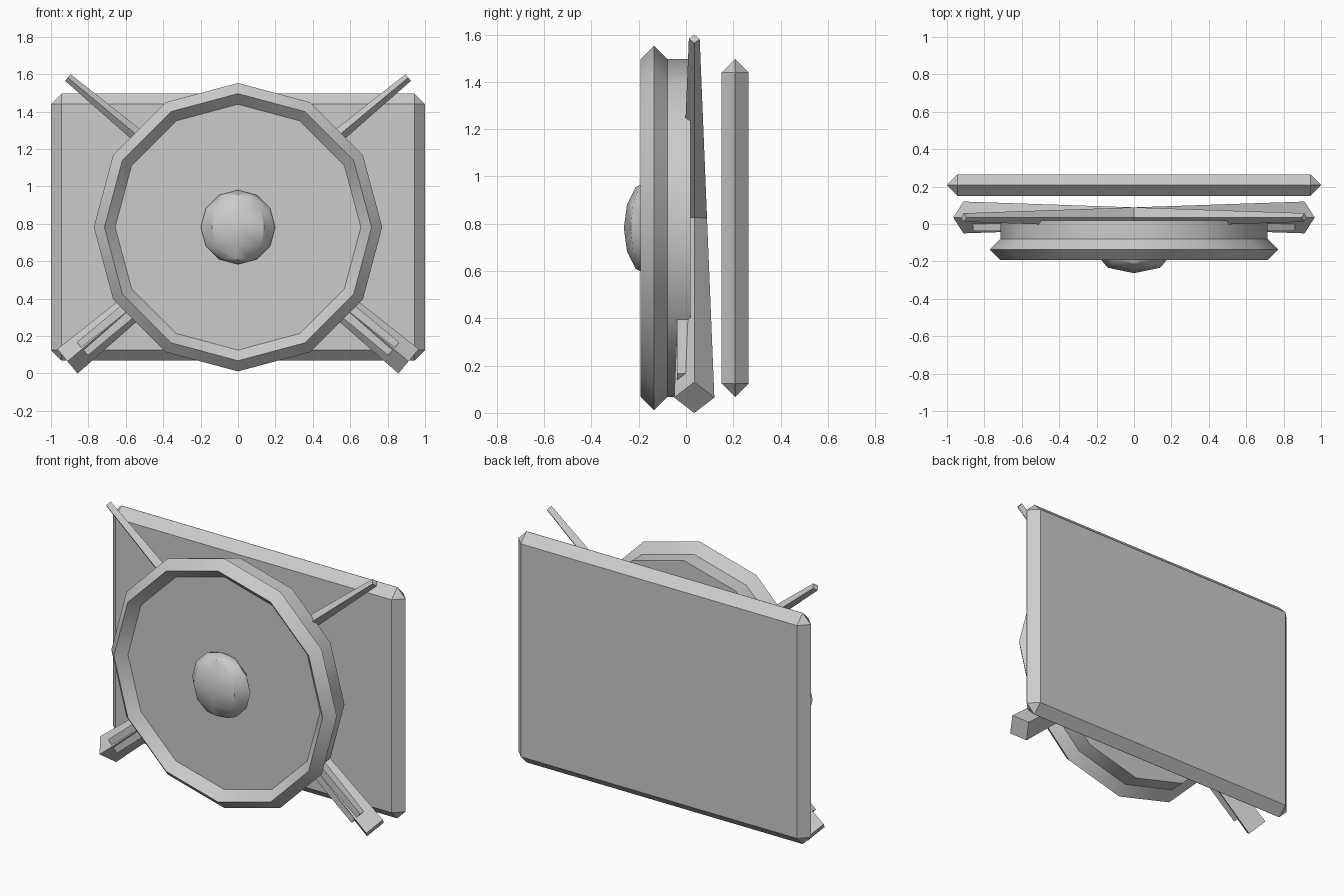
import bpy, bmesh, math
from mathutils import Matrix, Vector

cube = bpy.data.objects.get("Cube")
if cube:
    bpy.data.objects.remove(cube, do_unlink=True)

GREY = (0.6, 0.6, 0.6, 1)
grey = bpy.data.materials.new("plain grey")
grey.use_nodes = True
grey.diffuse_color = GREY
grey.node_tree.nodes["Principled BSDF"].inputs["Base Color"].default_value = GREY

HUB_Z = 0.782
RIM_Y = -0.136
SIDES = 12


def finish(name, bm, smooth=False):
    bmesh.ops.recalc_face_normals(bm, faces=bm.faces)
    mesh = bpy.data.meshes.new(name)
    bm.to_mesh(mesh)
    bm.free()
    mesh.materials.append(grey)
    obj = bpy.data.objects.new(name, mesh)
    bpy.context.collection.objects.link(obj)
    if smooth:
        bpy.ops.object.select_all(action="DESELECT")
        obj.select_set(True)
        bpy.context.view_layer.objects.active = obj
        bpy.ops.object.shade_smooth_by_angle(angle=math.radians(35))


def box(bm, size, matrix):
    bmesh.ops.create_cube(bm, size=1, matrix=matrix @ Matrix.Diagonal((*size, 1)))


def along(start, end):
    # Frame at the start point: local z runs to the end, local y stays world y
    z = (end - start).normalized()
    y = Vector((0, 1, 0))
    rot = Matrix((y.cross(z), y, z)).transposed().to_4x4()
    return Matrix.Translation(start) @ rot


# Back panel with chamfered edges
bm = bmesh.new()
box(bm, (2, 0.114, 1.428), Matrix.Translation((0, 0.208, HUB_Z)))
bmesh.ops.bevel(bm, geom=bm.edges[:], offset=0.056, segments=1, affect="EDGES")
finish("back_panel", bm)

# Rim: diamond section swept round the hub
bm = bmesh.new()
rings = []
for i in range(SIDES):
    a = math.tau * i / SIDES
    section = [(0.771, 0), (0.714, -0.057), (0.657, 0), (0.714, 0.057)]
    rings.append([bm.verts.new((r * math.cos(a), RIM_Y + y, HUB_Z + r * math.sin(a))) for r, y in section])
for i in range(SIDES):
    p, q = rings[i], rings[(i + 1) % SIDES]
    for j in range(4):
        k = (j + 1) % 4
        bm.faces.new((p[j], p[k], q[k], q[j]))
finish("rim", bm, True)

# Drum whose front face fills the rim
bm = bmesh.new()
drum_back = 0.02
bmesh.ops.create_cone(bm, cap_ends=True, segments=SIDES, radius1=0.714, radius2=0.714, depth=drum_back - RIM_Y,
                      matrix=Matrix.Translation((0, (drum_back + RIM_Y) / 2, HUB_Z))
                      @ Matrix.Rotation(math.pi / 2, 4, "X"))
finish("drum", bm, True)

# Flattened centre dome
bm = bmesh.new()
bmesh.ops.create_uvsphere(bm, u_segments=8, v_segments=6, radius=1,
                          matrix=Matrix.Translation((0, -0.163, HUB_Z)) @ Matrix.Diagonal((0.199, 0.1, 0.199, 1)))
finish("dome", bm, True)

# Crossed tapering struts, each with a slim block on its thick foot
for side, s in (("left", 1), ("right", -1)):
    foot, tip = Vector((s * 0.912, 0.035, 0.065)), Vector((-s * 0.91, 0.035, 1.582))
    frame, length = along(foot, tip), (tip - foot).length
    bm = bmesh.new()
    bmesh.ops.create_cone(bm, cap_ends=True, segments=4, radius1=0.085, radius2=0.023, depth=length,
                          matrix=frame @ Matrix.Translation((0, 0, length / 2)))
    finish(side + "_strut", bm)
    bm = bmesh.new()
    box(bm, (0.092, 0.06, 0.44), frame @ Matrix.Translation((0, -0.043, 0.324)))
    finish(side + "_foot_block", bm)
